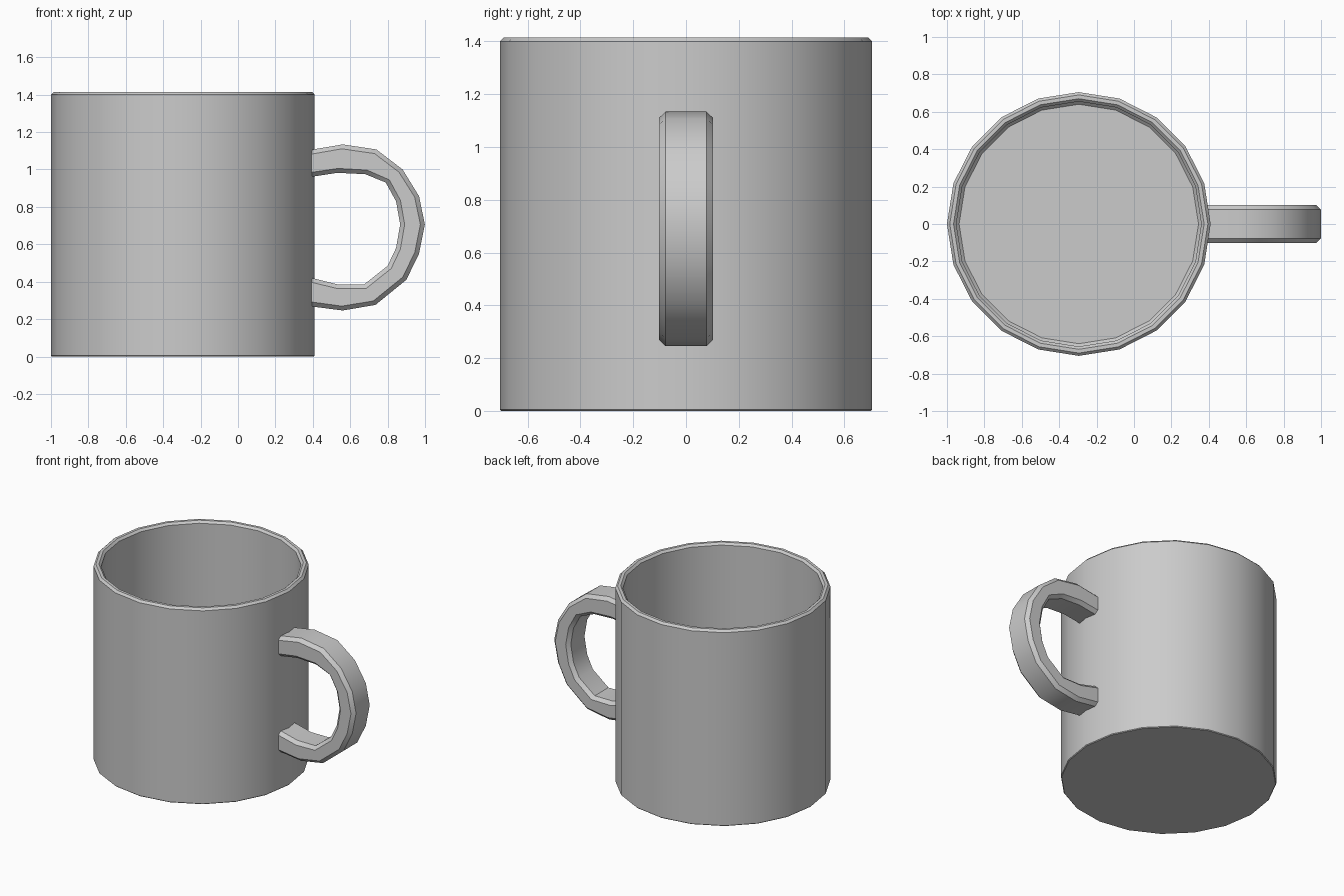
import bpy, bmesh
from math import cos, sin, pi
from mathutils import Vector

if "Cube" in bpy.data.objects:
    bpy.data.objects.remove(bpy.data.objects["Cube"])


def loft(name, rings):
    """Skin a list of closed rings and cap both ends."""
    bm = bmesh.new()
    rows = [[bm.verts.new(p) for p in ring] for ring in rings]
    n = len(rows[0])
    for a, b in zip(rows, rows[1:]):
        for i in range(n):
            j = (i + 1) % n
            bm.faces.new((a[i], a[j], b[j], b[i]))
    bm.faces.new(rows[0][::-1])
    bm.faces.new(rows[-1])
    bmesh.ops.recalc_face_normals(bm, faces=bm.faces)
    mesh = bpy.data.meshes.new(name)
    bm.to_mesh(mesh)
    bm.free()
    obj = bpy.data.objects.new(name, mesh)
    bpy.context.collection.objects.link(obj)
    bpy.ops.object.select_all(action='DESELECT')
    obj.select_set(True)
    bpy.context.view_layer.objects.active = obj
    bpy.ops.object.shade_smooth_by_angle(angle=pi / 6)
    return obj


# Cup: 20-sided wall, chamfered rim, inner wall and floor
SIDES, CX = 20, -0.295
profile = [(0.70, 0), (0.705, 0.005), (0.705, 1.40), (0.69, 1.415),
           (0.67, 1.415), (0.655, 1.40), (0.655, 0.07), (0.64, 0.055)]
loft("cup", [[(CX + r * cos(2 * pi * i / SIDES), r * sin(2 * pi * i / SIDES), z)
              for i in range(SIDES)] for r, z in profile])

# Handle: chamfered rectangular section between outer and inner outlines (x, z)
outer = [(0.375, 1.103), (0.56, 1.134), (0.74, 1.107), (0.88, 1.0), (0.968, 0.857),
         (0.999, 0.706), (0.968, 0.55), (0.90, 0.41), (0.735, 0.276), (0.56, 0.246),
         (0.375, 0.270)]
inner = [(0.375, 0.958), (0.53, 0.982), (0.68, 0.975), (0.79, 0.93), (0.845, 0.83),
         (0.867, 0.706), (0.845, 0.58), (0.80, 0.485), (0.675, 0.386), (0.53, 0.386),
         (0.375, 0.425)]
HALF, CH = 0.102, 0.024
rings = []
for o, i in zip(outer, inner):
    o, i = Vector((o[0], 0, o[1])), Vector((i[0], 0, i[1]))
    d = (i - o).normalized() * CH
    side = [(o, HALF - CH), (o + d, HALF), (i - d, HALF), (i, HALF - CH)]
    rings.append([p + Vector((0, y, 0)) for p, y in side] +
                 [p - Vector((0, y, 0)) for p, y in reversed(side)])
loft("handle", rings)
